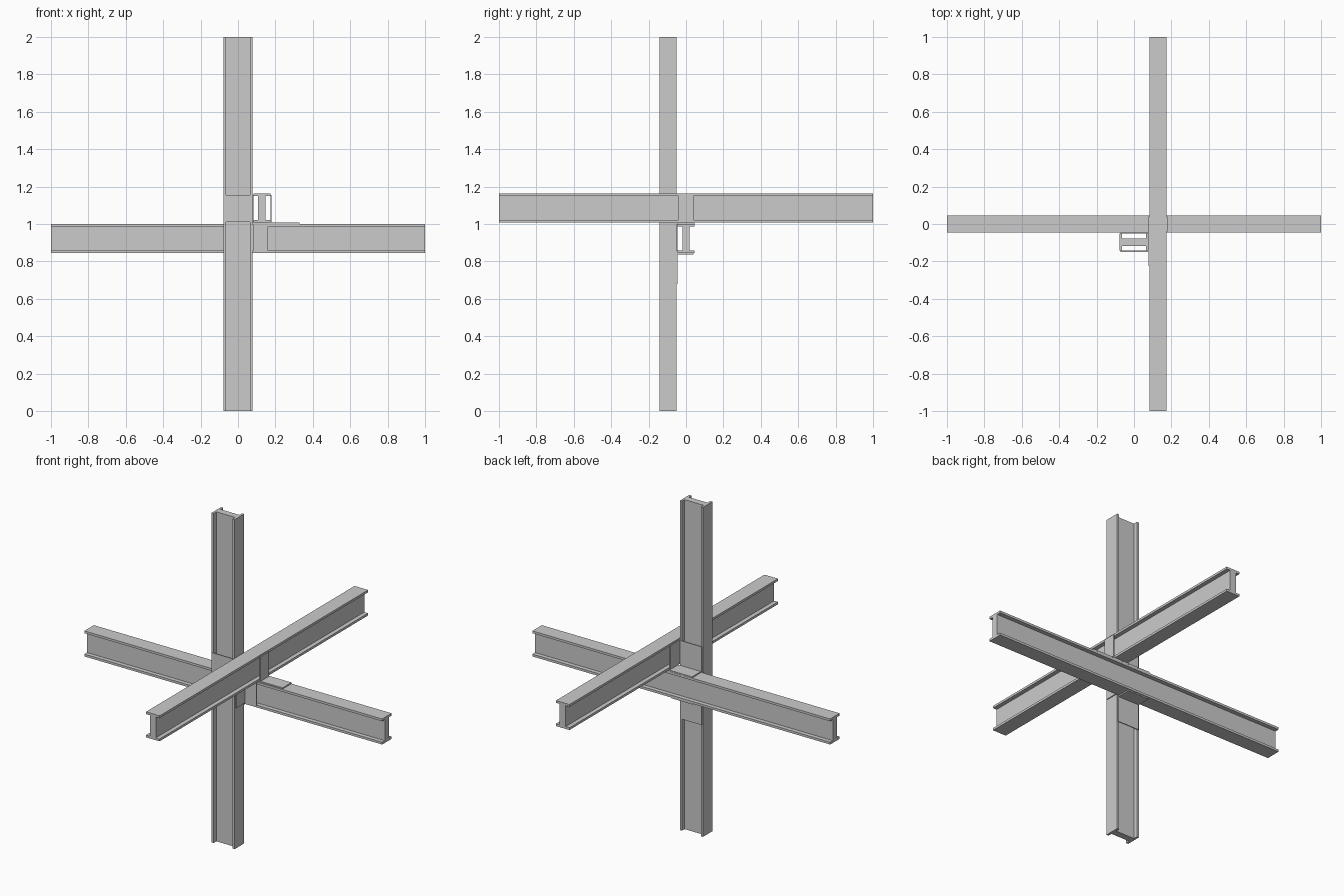
import bpy, bmesh
from mathutils import Matrix, Vector

if "Cube" in bpy.data.objects:
    bpy.data.objects.remove(bpy.data.objects["Cube"])

D, W, TF, TW, L = 0.155, 0.091, 0.014, 0.04, 2.0   # depth, width, flange, web, length


def finish(name, bm):
    bmesh.ops.recalc_face_normals(bm, faces=bm.faces)
    me = bpy.data.meshes.new(name)
    bm.to_mesh(me)
    bm.free()
    ob = bpy.data.objects.new(name, me)
    bpy.context.collection.objects.link(ob)
    return ob


def beam(name, center, wide, deep, along):
    """H-section extruded along an axis; wide/deep give the section directions."""
    w, d, t, k = W / 2, D / 2, D / 2 - TF, TW / 2
    half = [(w, -d), (w, -t), (k, -t), (k, t), (w, t), (w, d)]
    profile = half + [(-a, b) for a, b in reversed(half)]
    wide, deep, along, c = map(Vector, (wide, deep, along, center))
    bm = bmesh.new()
    face = bm.faces.new([bm.verts.new(c + wide * a + deep * b - along * L / 2) for a, b in profile])
    ext = bmesh.ops.extrude_face_region(bm, geom=[face])
    bmesh.ops.translate(bm, vec=along * L,
                        verts=[v for v in ext["geom"] if isinstance(v, bmesh.types.BMVert)])
    return finish(name, bm)


def plate(name, x, y, z):
    """Flat box between the given axis ranges."""
    lo, hi = Vector((x[0], y[0], z[0])), Vector((x[1], y[1], z[1]))
    bm = bmesh.new()
    bmesh.ops.create_cube(bm, size=1, matrix=Matrix.Translation((lo + hi) / 2)
                          @ Matrix.Diagonal((*(hi - lo), 1)))
    return finish(name, bm)


X, Y, Z = (1, 0, 0), (0, 1, 0), (0, 0, 1)

# Three crossing beams
beam("column", (0, -0.097, 1), Y, X, Z)
beam("cross_beam", (0, 0, 0.922), Y, Z, X)
beam("long_beam", (0.128, 0, 1.085), X, Z, Y)

# Plates sandwiched between neighbouring beams
plate("cross_long_joint_plate", (-0.072, 0.328), (-0.04, 0.045), (1.0, 1.007))
plate("column_cross_joint_plate", (-0.072, 0.072), (-0.0515, -0.0455), (0.68, 1.155))
plate("column_long_joint_plate", (0.0765, 0.0825), (-0.225, 0.04), (1.01, 1.155))

# Bracket legs folded round the beams
plate("long_beam_side_leg", (0.1735, 0.180), (-0.04, 0.04), (1.0, 1.155))
plate("cross_beam_under_leg", (-0.072, 0.072), (-0.0515, 0.04), (0.837, 0.8445))
plate("column_front_leg", (-0.072, 0.0825), (-0.1485, -0.1425), (1.01, 1.155))
plate("column_side_leg", (0.0775, 0.0835), (-0.135, -0.0455), (0.855, 0.997))
plate("cross_beam_front_leg", (0.0775, 0.16), (-0.0515, -0.0455), (0.855, 0.997))
